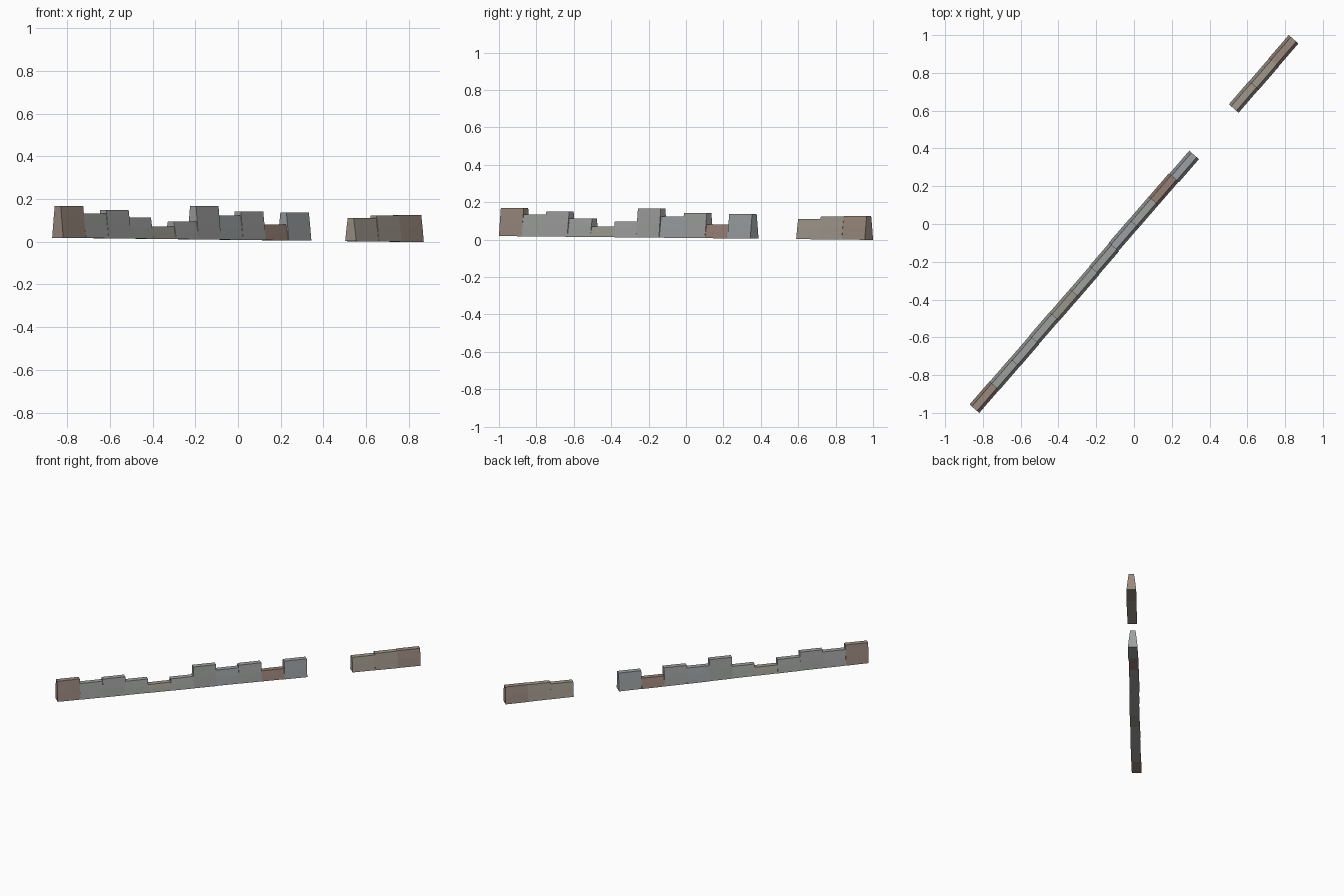
import bpy, bmesh, math, random
from mathutils import Vector, Matrix

if "Cube" in bpy.data.objects:
    bpy.data.objects.remove(bpy.data.objects["Cube"])

random.seed(4)
START, END, SLOTS = Vector((-0.845, -0.978, 0)), Vector((0.845, 0.978, 0)), 16
ALONG = (END - START).normalized()
PITCH = (END - START).length / SLOTS
ANGLE = math.atan2(ALONG.y, ALONG.x)

COLOURS = {
    "grey": (0.34, 0.35, 0.34, 1), "blue_grey": (0.33, 0.35, 0.36, 1),
    "olive": (0.32, 0.31, 0.26, 1), "tan": (0.35, 0.31, 0.26, 1),
    "brown": (0.32, 0.25, 0.21, 1), "red_brown": (0.30, 0.21, 0.18, 1),
}
MATS = {}
for key, col in COLOURS.items():
    MATS[key] = bpy.data.materials.new(key + "_stone")
    MATS[key].diffuse_color = col

# slot: (top height, stone colour); slots 11 and 12 are the breach
BLOCKS = {
    0: (0.168, "brown"), 1: (0.133, "grey"), 2: (0.149, "grey"),
    3: (0.113, "grey"), 4: (0.071, "olive"), 5: (0.096, "grey"),
    6: (0.167, "grey"), 7: (0.123, "blue_grey"), 8: (0.143, "grey"),
    9: (0.081, "red_brown"), 10: (0.138, "blue_grey"),
    13: (0.111, "tan"), 14: (0.123, "tan"), 15: (0.125, "brown"),
}


def wall_block(slot, top, colour):
    """Battered wall segment with a faint crease at mid height."""
    base = 0.02 * (1 - slot / SLOTS) - 0.001
    mid = base + (top - base) * 0.5
    shift = 0 if slot in (0, 15) else random.uniform(-0.003, 0.003)
    half = [(0.034, base), (0.0268, mid), (0.0185, top)]
    section = half + [(-w, z) for w, z in reversed(half)]
    bm = bmesh.new()
    rings = []
    for end in (0, 1):
        x = end * PITCH
        base_drop = -0.00125 * end
        rings.append([bm.verts.new((x, y + shift, z + (base_drop if z == base else 0)))
                      for y, z in section])
    n = len(section)
    for i in range(n):
        j = (i + 1) % n
        bm.faces.new((rings[0][i], rings[0][j], rings[1][j], rings[1][i]))
    bm.faces.new(rings[0])
    bm.faces.new(rings[1])
    bmesh.ops.recalc_face_normals(bm, faces=bm.faces)
    bm.transform(Matrix.Translation(START + ALONG * PITCH * slot)
                 @ Matrix.Rotation(ANGLE, 4, 'Z'))
    mesh = bpy.data.meshes.new("wall_block")
    bm.to_mesh(mesh)
    bm.free()
    mesh.materials.append(MATS[colour])
    obj = bpy.data.objects.new(f"wall_block_{slot:02d}", mesh)
    bpy.context.collection.objects.link(obj)


for slot, (top, colour) in BLOCKS.items():
    wall_block(slot, top, colour)

for m in bpy.data.materials:
    if m.users and not m.is_grease_pencil:
        m.use_nodes = True
        m.node_tree.nodes["Principled BSDF"].inputs["Base Color"].default_value = m.diffuse_color
